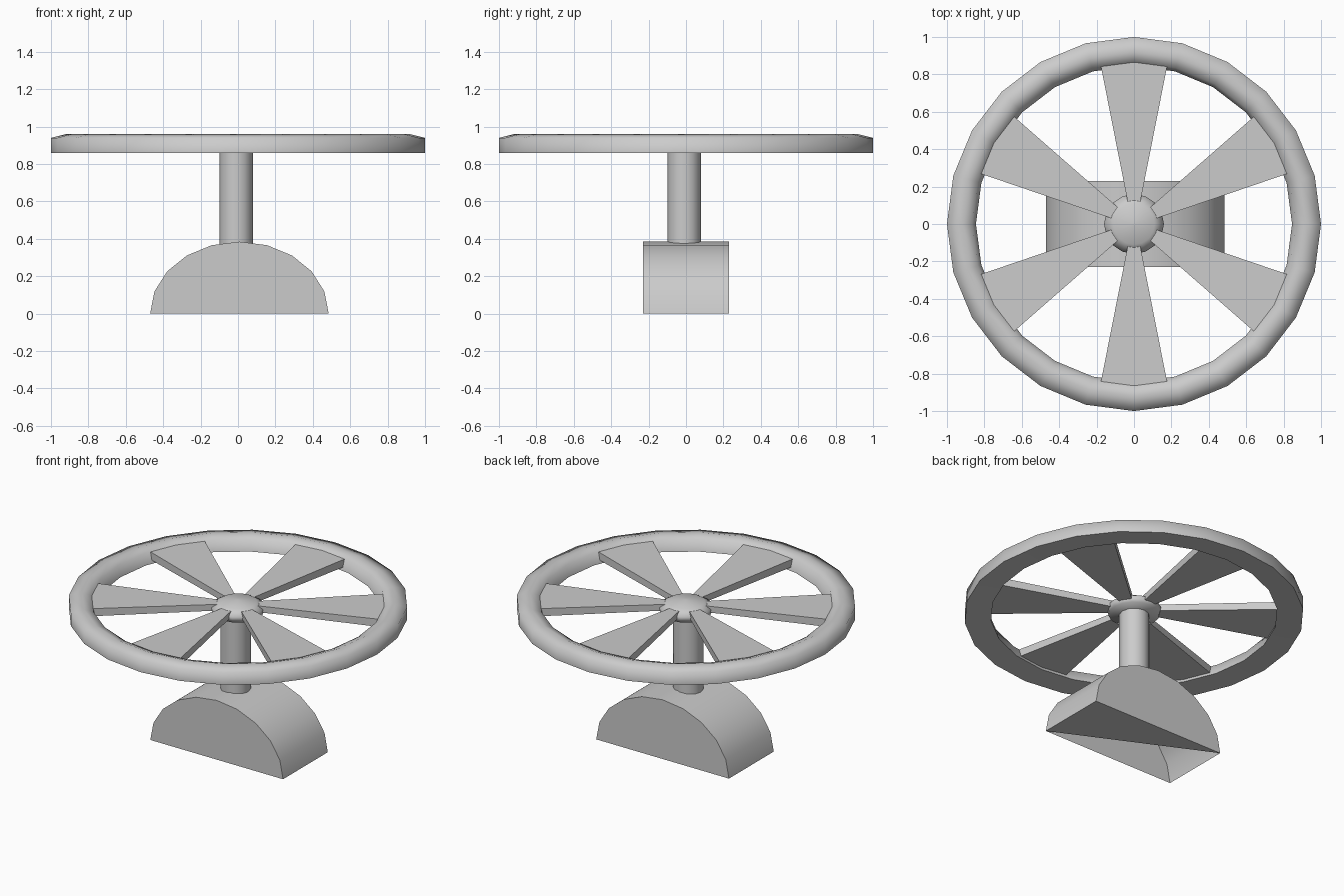
import bpy, bmesh
from math import sin, cos, pi, radians

cube = bpy.data.objects.get("Cube")
if cube:
    bpy.data.objects.remove(cube)

grey = bpy.data.materials.new("light grey metal")
grey.use_nodes = True
COLOUR = (0.6, 0.6, 0.6, 1)
grey.diffuse_color = COLOUR
grey.node_tree.nodes["Principled BSDF"].inputs["Base Color"].default_value = COLOUR


def finish(name, bm, sharp=50):
    """Turn a bmesh into a smooth-shaded grey object."""
    bmesh.ops.recalc_face_normals(bm, faces=bm.faces)
    mesh = bpy.data.meshes.new(name)
    bm.to_mesh(mesh)
    bm.free()
    mesh.materials.append(grey)
    ob = bpy.data.objects.new(name, mesh)
    bpy.context.collection.objects.link(ob)
    bpy.ops.object.select_all(action='DESELECT')
    ob.select_set(True)
    bpy.context.view_layer.objects.active = ob
    bpy.ops.object.shade_smooth_by_angle(angle=radians(sharp))
    return ob


def lathe(name, profile, sides, closed=False, centre=(0, 0), sharp=50):
    """Spin (radius, height) points round a vertical axis."""
    bm = bmesh.new()
    rings = []
    for r, z in profile:
        rings.append([bm.verts.new((centre[0] + r * cos(2 * pi * i / sides),
                                    centre[1] + r * sin(2 * pi * i / sides), z))
                      for i in range(sides)])
    pairs = list(zip(rings, rings[1:]))
    if closed:
        pairs.append((rings[-1], rings[0]))
    else:
        bm.faces.new(rings[0])
        bm.faces.new(rings[-1])
    for a, b in pairs:
        for i in range(sides):
            j = (i + 1) % sides
            bm.faces.new((a[i], a[j], b[j], b[i]))
    return finish(name, bm, sharp)


# Wheel rim, hub and post
lathe("wheel_rim", [(1, 0.86), (1, 0.94), (0.92, 0.96), (0.865, 0.94), (0.845, 0.87)],
      24, closed=True, sharp=80)
lathe("hub", [(0.15, 0.87), (0.16, 0.91), (0.11, 0.94), (0.01, 0.955)], 16, sharp=80)
lathe("post", [(0.09, 0.37), (0.09, 0.9)], 12, centre=(-0.01, -0.01))

# Six flared spokes
for n in range(6):
    turn = radians(30 + 60 * n)
    bm = bmesh.new()
    layers = []
    for z_in, z_out in ((0.89, 0.89), (0.93, 0.94)):
        layers.append([bm.verts.new((r * cos(turn) - w * sin(turn),
                                     r * sin(turn) + w * cos(turn), z))
                       for r, w, z in ((0.1, -0.03, z_in), (0.89, -0.186, z_out),
                                       (0.89, 0.186, z_out), (0.1, 0.03, z_in))])
    low, high = layers
    bm.faces.new(low)
    bm.faces.new(high)
    for i in range(4):
        j = (i + 1) % 4
        bm.faces.new((low[i], low[j], high[j], high[i]))
    finish("spoke_%d" % (n + 1), bm)

# Half-round base, partly open underneath
bm = bmesh.new()
STEPS = 10
front, back = [[bm.verts.new((0.0075 + 0.4775 * cos(pi * i / STEPS), y,
                              0.385 * sin(pi * i / STEPS))) for i in range(STEPS + 1)]
               for y in (-0.23, 0.23)]
bm.faces.new(front)
bm.faces.new(back)
for i in range(STEPS):
    bm.faces.new((front[i], front[i + 1], back[i + 1], back[i]))
bm.faces.new((front[0], back[0], back[-1]))
finish("base", bm)
